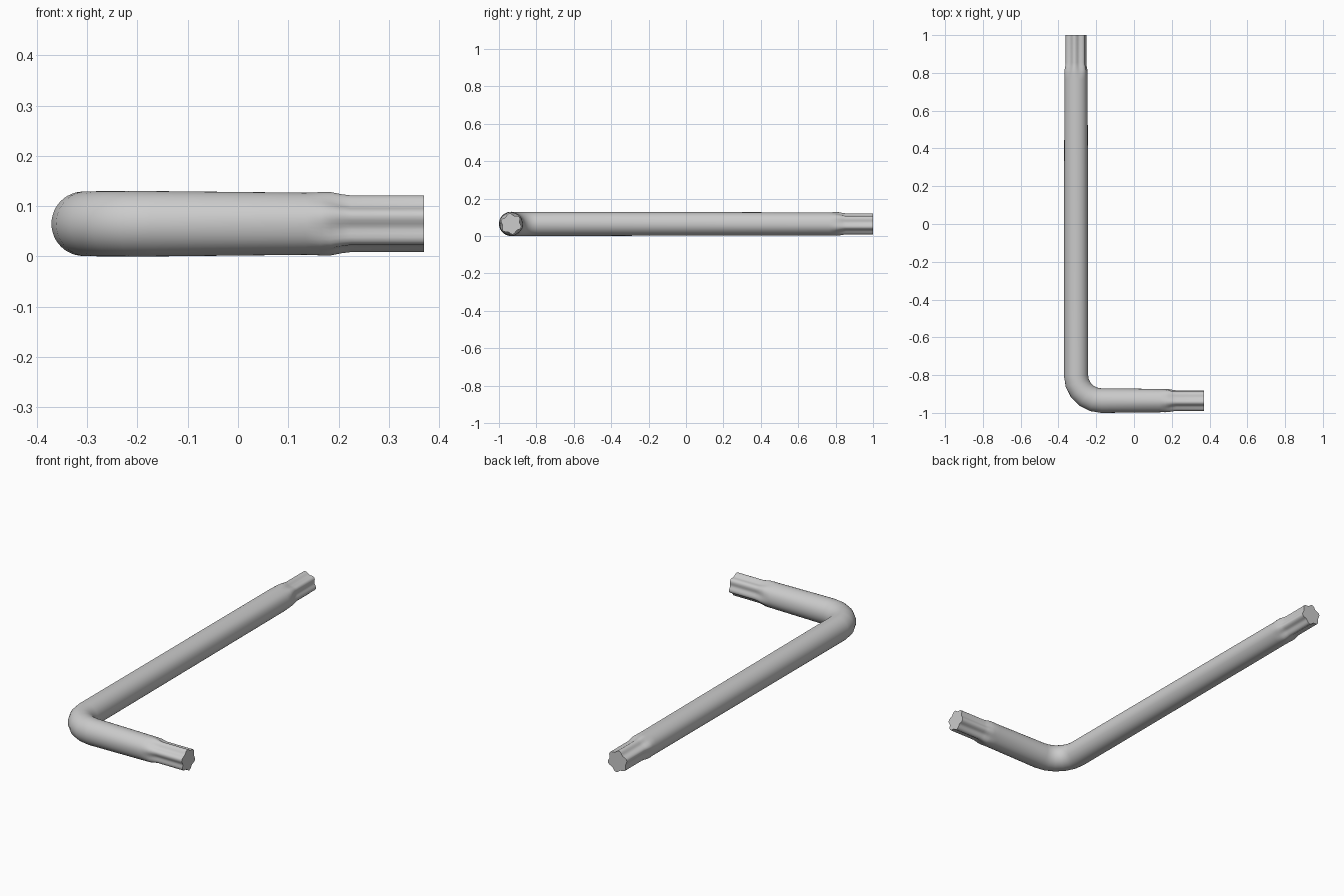
import bpy, bmesh, math
from mathutils import Vector

if "Cube" in bpy.data.objects:
    bpy.data.objects.remove(bpy.data.objects["Cube"])

N = 48                 # points round each ring
Z = 0.065              # height of the centre line
AX, AY = -0.307, -0.935  # centre lines of long and short arms
BEND_R = 0.135
PHASE = math.radians(10)


def section(peak, valley):
    """Six-lobed radius function; equal values give a circle."""
    mid, amp = (peak + valley) / 2, (peak - valley) / 2
    return [mid + amp * math.cos(6 * (2 * math.pi * i / N - PHASE)) for i in range(N)]


# (distance from tip, lobe radius, valley radius)
tip = [(0.0, 0.057, 0.046), (0.145, 0.057, 0.046), (0.165, 0.0595, 0.050),
       (0.185, 0.0635, 0.056), (0.205, 0.0635, 0.060), (0.235, 0.0618, 0.0618)]

# path stations: position, travel direction, radii
stations = []
for d, p, v in tip:
    stations.append((Vector((AX, 1 - d, Z)), Vector((0, -1, 0)), p, v))
c = Vector((AX + BEND_R, AY + BEND_R, Z))
STEPS = 5
for i in range(STEPS + 1):
    a = math.pi / 2 * i / STEPS
    pos = c + BEND_R * Vector((-math.cos(a), -math.sin(a), 0))
    r = 0.0618 + 0.0032 * math.sin(math.pi / 2 * (0.5 + 0.5 * i / STEPS))
    stations.append((pos, Vector((math.sin(a), -math.cos(a), 0)), r, r))
for d, p, v in reversed(tip):
    stations.append((Vector((0.37 - d, AY, Z)), Vector((1, 0, 0)), p, v))

# swept key body
bm = bmesh.new()
up = Vector((0, 0, 1))
rings = []
for pos, t, p, v in stations:
    side = t.cross(up)
    rings.append([bm.verts.new(pos + r * (math.cos(2 * math.pi * i / N) * up
                                          + math.sin(2 * math.pi * i / N) * side))
                  for i, r in enumerate(section(p, v))])
for a, b in zip(rings, rings[1:]):
    for i in range(N):
        j = (i + 1) % N
        bm.faces.new((a[i], a[j], b[j], b[i]))
bm.faces.new(rings[0])
bm.faces.new(rings[-1])
bmesh.ops.recalc_face_normals(bm, faces=bm.faces)

mesh = bpy.data.meshes.new("star_key")
bm.to_mesh(mesh)
bm.free()
obj = bpy.data.objects.new("star_key", mesh)
bpy.context.collection.objects.link(obj)
bpy.context.view_layer.objects.active = obj
obj.select_set(True)
bpy.ops.object.shade_smooth_by_angle(angle=math.radians(40))
